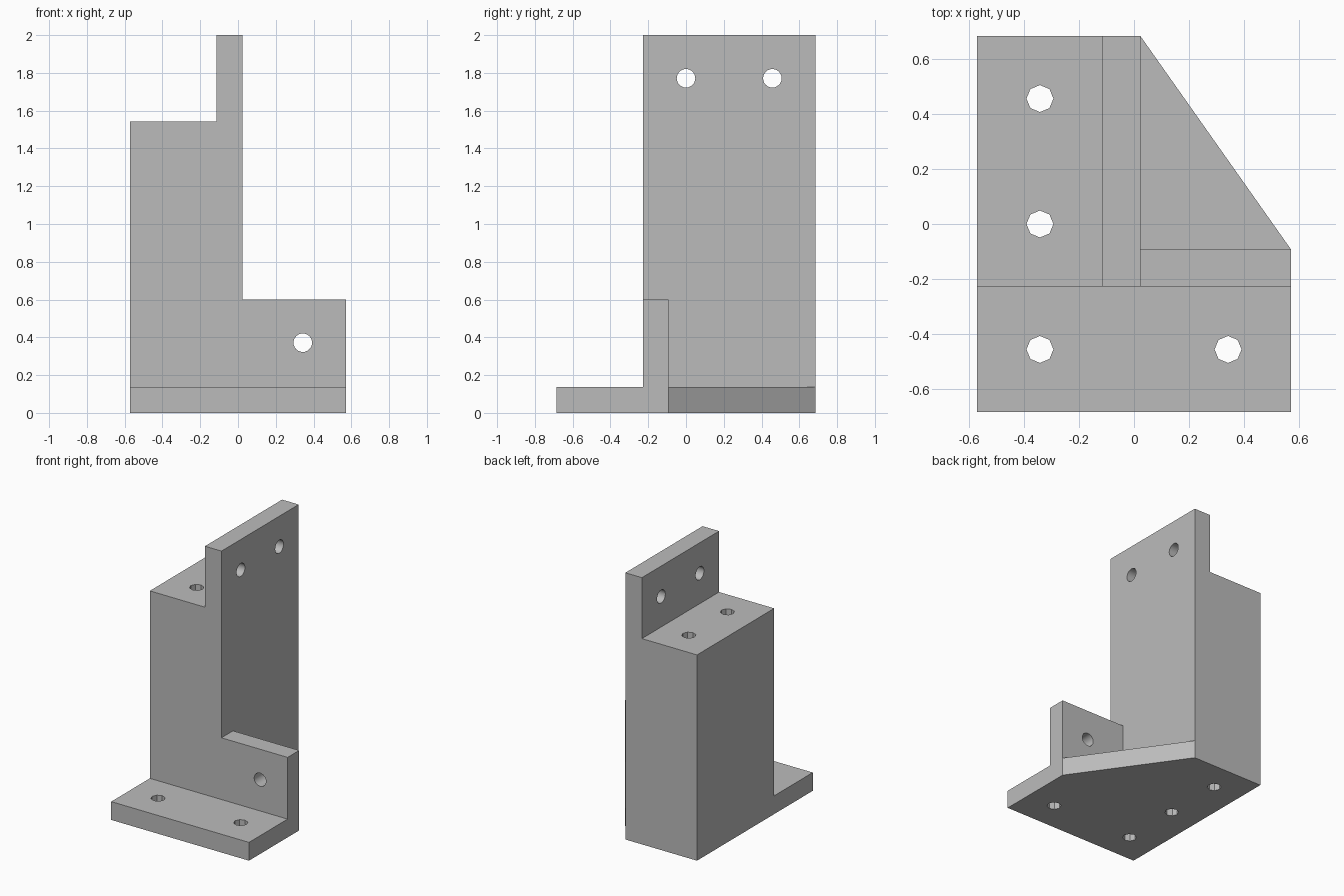
import bpy, bmesh, math
from mathutils import Matrix, Vector

default = bpy.data.objects.get("Cube")
if default:
    bpy.data.objects.remove(default, do_unlink=True)

U = 2 / 87.5          # one drawing unit; the part is 87.5 units tall

steel = bpy.data.materials.new("plain grey")
steel.use_nodes = True
GREY = (0.5, 0.5, 0.5, 1)
steel.diffuse_color = GREY
steel.node_tree.nodes["Principled BSDF"].inputs["Base Color"].default_value = GREY


def add_object(name, bm):
    bmesh.ops.recalc_face_normals(bm, faces=bm.faces)
    mesh = bpy.data.meshes.new(name)
    bm.to_mesh(mesh)
    bm.free()
    mesh.materials.append(steel)
    obj = bpy.data.objects.new(name, mesh)
    bpy.context.collection.objects.link(obj)
    return obj


def prism(name, points, sweep):
    """Extrude a closed outline along a vector."""
    bm = bmesh.new()
    face = bm.faces.new([bm.verts.new(Vector(p) * U) for p in points])
    new = bmesh.ops.extrude_face_region(bm, geom=[face], use_keep_orig=True)
    verts = [g for g in new["geom"] if isinstance(g, bmesh.types.BMVert)]
    bmesh.ops.translate(bm, verts=verts, vec=Vector(sweep) * U)
    return add_object(name, bm)


def drill(name, centre, axis, sides):
    """Long cylinder used to cut a through hole."""
    bm = bmesh.new()
    turn = {"X": Matrix.Rotation(math.pi / 2, 4, "Y"),
            "Y": Matrix.Rotation(math.pi / 2, 4, "X"),
            "Z": Matrix.Identity(4)}[axis]
    bmesh.ops.create_cone(bm, cap_ends=True, segments=sides, radius1=2.15 * U,
                          radius2=2.15 * U, depth=200 * U,
                          matrix=Matrix.Translation(Vector(centre) * U) @ turn)
    obj = add_object(name, bm)
    obj.hide_render = True
    return obj


def combine(target, tool, operation):
    mod = target.modifiers.new(operation.lower(), "BOOLEAN")
    mod.operation, mod.object, mod.solver = operation, tool, "EXACT"
    bpy.context.view_layer.objects.active = target
    bpy.ops.object.modifier_apply(modifier=mod.name)
    bpy.data.objects.remove(tool, do_unlink=True)


# Base plate with one bevelled rear corner
bracket = prism("mounting_bracket",
                [(-25, -30, 0), (25, -30, 0), (25, -4, 0), (1, 30, 0), (-25, 30, 0)],
                (0, 0, 6))

# Stepped riser: solid block with a taller upright plate
riser = prism("riser",
              [(-25, -10, 0), (1, -10, 0), (1, -10, 87.5), (-5, -10, 87.5),
               (-5, -10, 67.5), (-25, -10, 67.5)],
              (0, 40, 0))

# Low side lug
lug = prism("side_lug",
            [(-2, -10, 0), (25, -10, 0), (25, -10, 26.25), (-2, -10, 26.25)],
            (0, 6, 0))

for part in (riser, lug):
    combine(bracket, part, "UNION")

# Vertical bolt holes, upright plate holes and lug hole
holes = [((-15, y, 40), "Z", 8) for y in (-20, 0, 20)]
holes += [((15, -20, 0), "Z", 8)]
holes += [((0, y, 77.5), "X", 24) for y in (0, 20)]
holes += [((15, 0, 16.25), "Y", 24)]
for centre, axis, sides in holes:
    combine(bracket, drill("hole_cutter", centre, axis, sides), "DIFFERENCE")

# Smooth the round holes, keep machined edges sharp
bpy.ops.object.select_all(action="DESELECT")
bracket.select_set(True)
bpy.context.view_layer.objects.active = bracket
bpy.ops.object.shade_smooth_by_angle(angle=math.radians(30))
